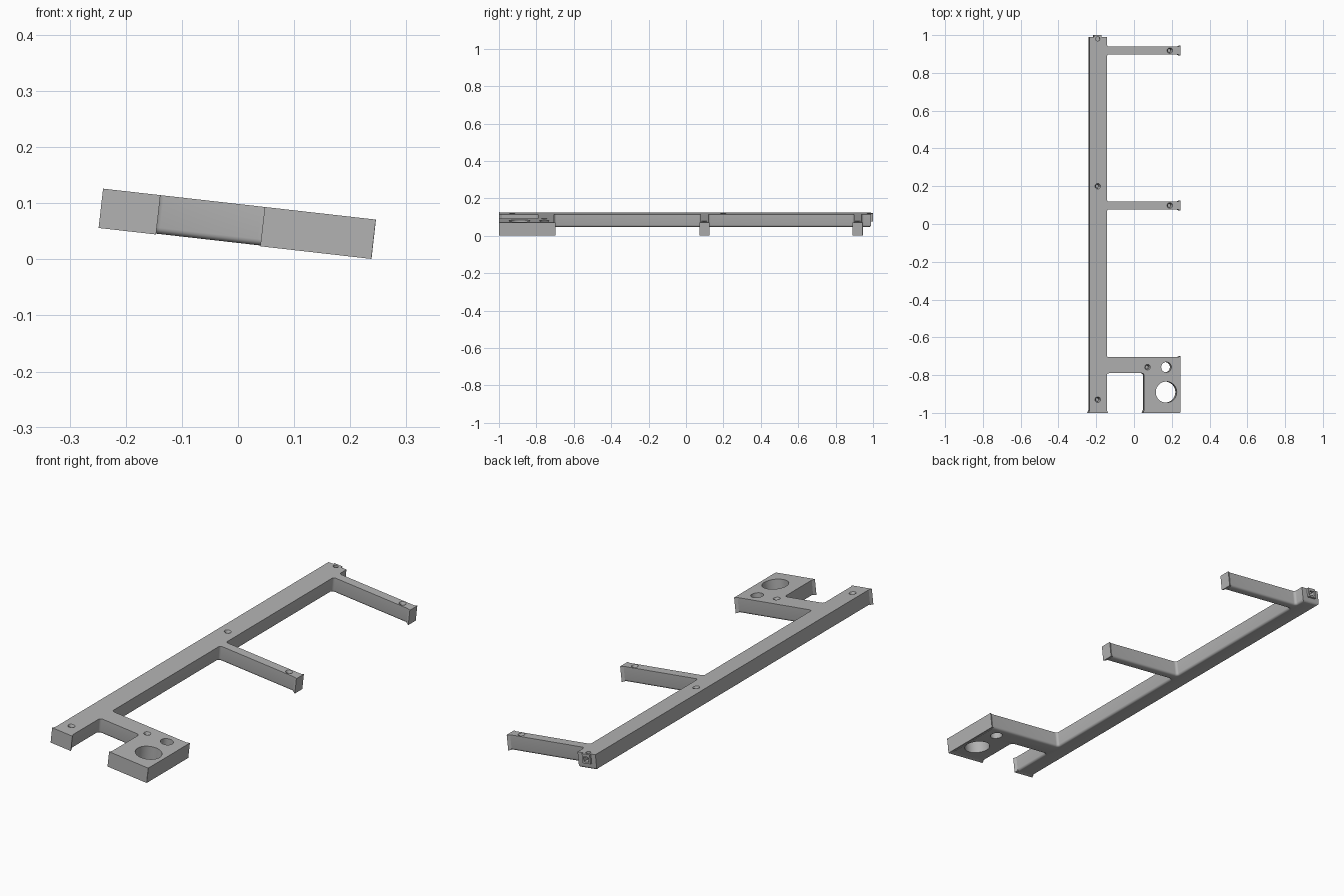
import bpy, bmesh, math
from mathutils import Matrix

cube = bpy.data.objects.get("Cube")
if cube:
    bpy.data.objects.remove(cube, do_unlink=True)

TOP, BASE, LIP_BASE = 0.035, -0.034, -0.0355   # heights about the mid plane
END_X, END_Y = 0.23, -0.985                    # where the flared ends begin
TILT = Matrix.Translation((0, 0, 0.0635)) @ Matrix.Rotation(math.radians(6.47), 4, 'Y')

grey = bpy.data.materials.new("plain grey")
grey.use_nodes = True
grey.diffuse_color = (0.45, 0.45, 0.45, 1)
grey.node_tree.nodes["Principled BSDF"].inputs["Base Color"].default_value = (0.45, 0.45, 0.45, 1)


def make(name, bm):
    bmesh.ops.recalc_face_normals(bm, faces=bm.faces)
    me = bpy.data.meshes.new(name)
    bm.to_mesh(me)
    bm.free()
    me.materials.append(grey)
    ob = bpy.data.objects.new(name, me)
    bpy.context.collection.objects.link(ob)
    return ob


def cut(ob, cutter):
    mod = ob.modifiers.new("cut", 'BOOLEAN')
    mod.operation, mod.solver, mod.object = 'DIFFERENCE', 'EXACT', cutter
    bpy.context.view_layer.objects.active = ob
    bpy.ops.object.modifier_apply(modifier=mod.name)
    bpy.data.objects.remove(cutter, do_unlink=True)


def box(name, x0, x1, y0, y1, z0, z1):
    bm = bmesh.new()
    bmesh.ops.create_cube(bm, size=1)
    for v in bm.verts:
        v.co = ((x0, x1)[v.co.x > 0], (y0, y1)[v.co.y > 0], (z0, z1)[v.co.z > 0])
    return make(name, bm)


def drill(ob, x, y, radius, low, high, top_radius=None):
    bm = bmesh.new()
    bmesh.ops.create_cone(bm, cap_ends=True, segments=40, radius1=radius,
                          radius2=top_radius or radius, depth=high - low,
                          matrix=Matrix.Translation((x, y, (low + high) / 2)))
    cut(ob, make("hole_cutter", bm))


def screw_hole(ob, x, y):
    drill(ob, x, y, 0.009, -0.01, 0.05)
    drill(ob, x, y, 0.009, 0.025, 0.037, 0.016)


# Frame: one outline with a long spine, two arms and a bracket
bm = bmesh.new()
outline = [(-.24, END_Y), (-.149, END_Y), (-.149, -.79), (.05, -.79), (.05, END_Y),
           (END_X, END_Y), (END_X, -.705)]
for low, high in ((-.705, .077), (.119, .897)):
    outline += [(-.149, low), (-.149, high), (END_X, high), (END_X, high + .042)]
outline += [(-.149, .939), (-.149, .99), (-.24, .99)]
face = bm.faces.new([bm.verts.new((x, y, BASE)) for x, y in outline])
new = bmesh.ops.extrude_face_region(bm, geom=[face])["geom"]
bmesh.ops.translate(bm, vec=(0, 0, TOP - BASE),
                    verts=[g for g in new if isinstance(g, bmesh.types.BMVert)])
bmesh.ops.recalc_face_normals(bm, faces=bm.faces)

# Rounded inner corners
inner = [e for e in bm.edges if abs(e.verts[0].co.z - e.verts[1].co.z) > 0.01
         and not e.is_convex]
bmesh.ops.bevel(bm, geom=inner, offset=0.012, segments=5, profile=0.5, affect='EDGES')


# Rounded underside, kept square where the flared ends join
def at_end(e):
    return (all(abs(v.co.x - END_X) < 1e-4 for v in e.verts)
            or all(abs(v.co.y - END_Y) < 1e-4 for v in e.verts))


under = [e for e in bm.edges if all(v.co.z < BASE + 1e-4 for v in e.verts) and not at_end(e)]
bmesh.ops.bevel(bm, geom=under, offset=0.011, segments=4, profile=0.5, affect='EDGES')
frame = make("frame", bm)

# Bracket openings and screw holes
drill(frame, 0.168, -0.89, 0.056, -0.1, 0.1)
drill(frame, 0.168, -0.758, 0.027, -0.1, 0.1)
for x, y in ((-.197, -.93), (-.197, .2), (.068, -.758), (.187, .098), (.187, .918)):
    screw_hole(frame, x, y)

# Rear nut pocket: a small housing with a slot and a screw hole
housing = box("rear_housing", -.217, -.177, .962, 1.0, -.008, TOP)
for part in (frame, housing):
    cut(part, box("slot_cutter", -.209, -.185, .97, 1.05, .0, .022))
    drill(part, -.197, .98, 0.011, .01, .05)
parts = [frame, housing]


# Flared ends: wedge blocks that widen toward the cut face
def flare(name, axis, start, stop, low, high, grow_low=.006, grow_high=.006):
    ob = box(name, 0, 1, 0, 1, 0, 1)
    for v in ob.data.vertices:
        far, side, up = v.co.x > .5, v.co.y > .5, v.co.z > .5
        along = stop if far else start
        across = (high if side else low) + far * (grow_high if side else -grow_low)
        z = TOP if up else (LIP_BASE if far else BASE + .002)
        v.co = (along, across, z) if axis == 'X' else (across, along, z)
    bm = bmesh.new()
    bm.from_mesh(ob.data)
    bmesh.ops.recalc_face_normals(bm, faces=bm.faces)
    bm.to_mesh(ob.data)
    bm.free()
    parts.append(ob)


flare("spine_end", 'Y', END_Y, -1, -.24, -.149)
flare("bracket_front_end", 'Y', END_Y, -1, .05, END_X, .006, .013)
flare("bracket_side_end", 'X', END_X, .2435, END_Y, -.705, .014, .006)
flare("middle_arm_end", 'X', END_X, .2435, .077, .119)
flare("rear_arm_end", 'X', END_X, .2435, .897, .939)

# Tilt everything and shade
bpy.ops.object.select_all(action='DESELECT')
for ob in parts:
    ob.data.transform(TILT)
    ob.select_set(True)
bpy.context.view_layer.objects.active = frame
bpy.ops.object.shade_smooth_by_angle(angle=math.radians(35))
